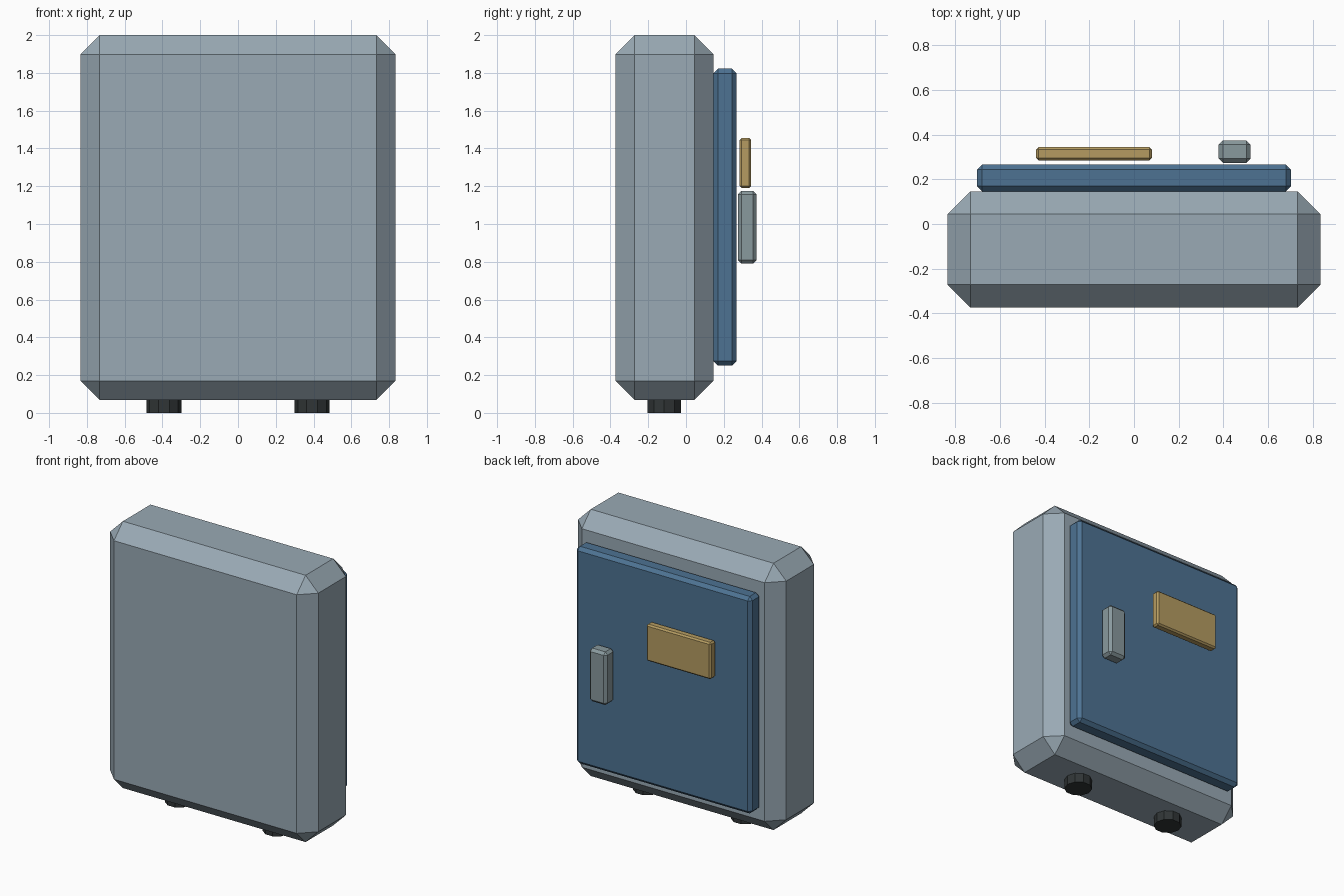
import bpy, bmesh, math
from mathutils import Matrix, Vector

if "Cube" in bpy.data.objects:
    bpy.data.objects.remove(bpy.data.objects["Cube"])


def material(name, rgb):
    mat = bpy.data.materials.new(name)
    mat.diffuse_color = (*rgb, 1)
    mat.use_nodes = True
    mat.node_tree.nodes["Principled BSDF"].inputs["Base Color"].default_value = mat.diffuse_color
    return mat


def add_object(name, bm, mat):
    mesh = bpy.data.meshes.new(name)
    bm.to_mesh(mesh)
    bm.free()
    mesh.materials.append(mat)
    obj = bpy.data.objects.new(name, mesh)
    bpy.context.collection.objects.link(obj)
    return obj


def chamfered_box(name, low, high, chamfer, mat):
    low, high = Vector(low), Vector(high)
    bm = bmesh.new()
    bmesh.ops.create_cube(bm, size=1)
    bmesh.ops.scale(bm, vec=high - low, verts=bm.verts)
    bmesh.ops.translate(bm, vec=(low + high) / 2, verts=bm.verts)
    obj = add_object(name, bm, mat)
    bevel = obj.modifiers.new("chamfer", "BEVEL")
    bevel.width = chamfer
    bevel.segments = 1
    bevel.limit_method = "NONE"
    return obj


shell = material("shell_grey_blue", (0.32, 0.40, 0.46))
blue = material("door_blue", (0.075, 0.17, 0.29))
metal = material("handle_grey", (0.25, 0.32, 0.34))
brass = material("plate_brass", (0.46, 0.33, 0.12))
rubber = material("foot_black", (0.03, 0.036, 0.037))

# Main pack shell with wide chamfers
chamfered_box("body", (-0.834, -0.374, 0.068), (0.834, 0.146, 2.0), 0.102, shell)

# Door panel on the back, with label plate and handle
chamfered_box("door", (-0.704, 0.146, 0.25), (0.704, 0.267, 1.822), 0.024, blue)
chamfered_box("label_plate", (-0.438, 0.284, 1.19), (0.08, 0.344, 1.456), 0.011, brass)
chamfered_box("handle", (0.379, 0.274, 0.79), (0.522, 0.374, 1.175), 0.019, metal)

# Ten-sided feet
for side, x in (("left", -0.392), ("right", 0.392)):
    bm = bmesh.new()
    bmesh.ops.create_cone(bm, cap_ends=True, segments=10, radius1=0.093,
                          radius2=0.093, depth=0.08,
                          matrix=Matrix.Translation((x, -0.116, 0.04))
                          @ Matrix.Rotation(math.pi / 2, 4, "Z"))
    add_object("foot_" + side, bm, rubber)
